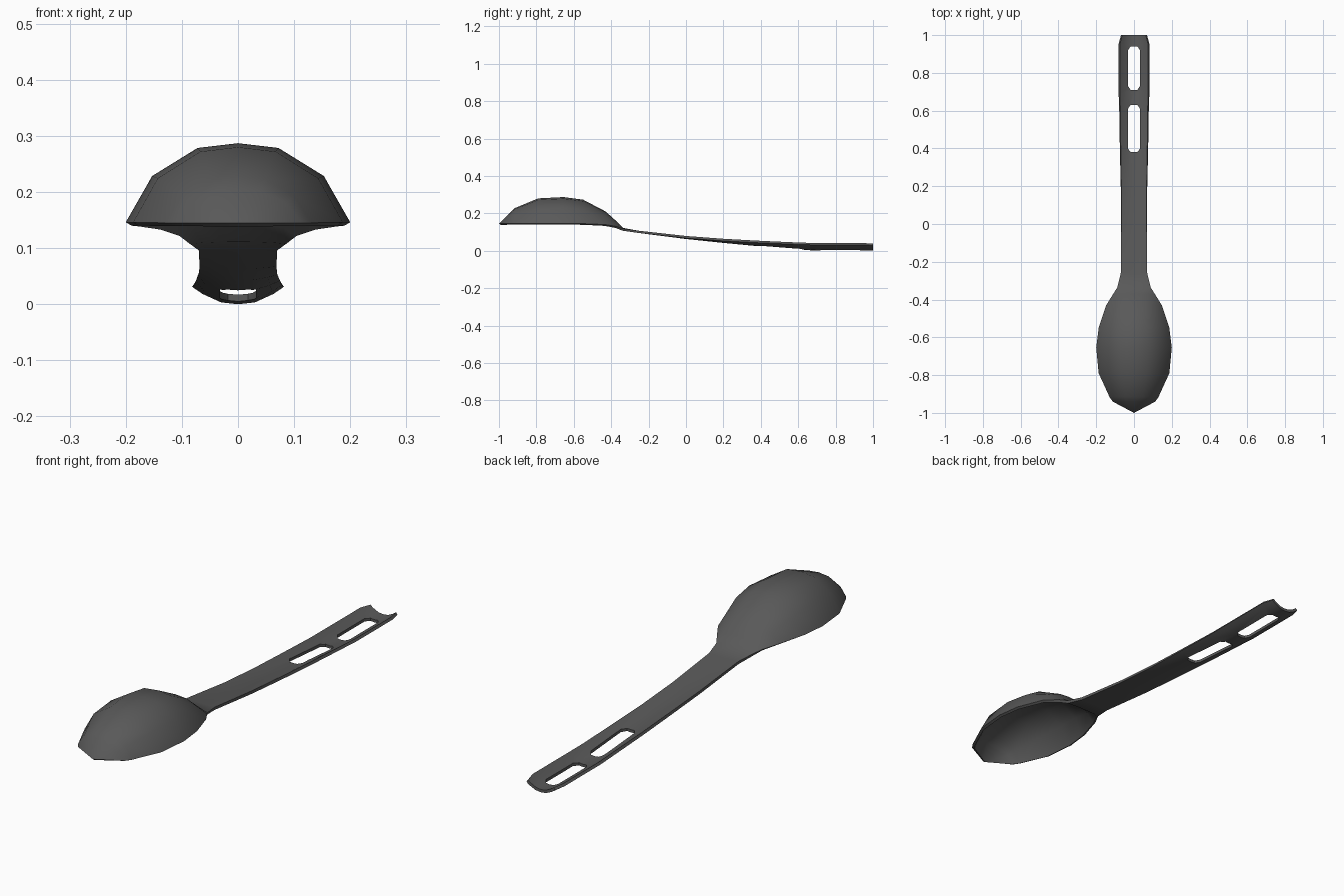
import bpy, bmesh, math

if "Cube" in bpy.data.objects:
    bpy.data.objects.remove(bpy.data.objects["Cube"])

dark = bpy.data.materials.new("charcoal_plastic")
dark.diffuse_color = (0.1, 0.1, 0.1, 1)
dark.use_nodes = True
dark.node_tree.nodes["Principled BSDF"].inputs["Base Color"].default_value = dark.diffuse_color

# Stations along the spoon: y, half width, edge height, crest above the edge
STATIONS = [
    (-1.0, 0, .145, 0), (-.94, .113, .145, .060), (-.915, .13, .145, .083),
    (-.79, .187, .146, .134), (-.655, .2, .146, .141), (-.55, .187, .145, .128),
    (-.43, .147, .14, .07), (-.37, .11, .13, .026), (-.335, .088, .118, .004),
    (-.26, .07, .108, 0), (0, .067, .079, -.004), (.2, .067, .064, -.010),
    (.4, .070, .053, -.018), (.6, .072, .044, -.025), (.7, .075, .041, -.029),
    (.95, .075, .041, -.029), (1.0, .062, .038, -.025)]
ACROSS = [-1, -.765, -.36, 0, .36, .765, 1]
DOME = [0, .585, .94, 1, .94, .585, 0]
TROUGH = [0, .42, .9, 1, .9, .42, 0]


def new_object(name, bm):
    mesh = bpy.data.meshes.new(name)
    bm.to_mesh(mesh)
    bm.free()
    obj = bpy.data.objects.new(name, mesh)
    bpy.context.collection.objects.link(obj)
    return obj


# Spoon: lofted sheet, domed at the bowl and troughed along the handle
bm = bmesh.new()
rows = []
for y, w, z, crest in STATIONS:
    section = DOME if crest > 0 else TROUGH
    rows.append([bm.verts.new((u * w, y, z + h * crest)) for u, h in zip(ACROSS, section)])
for a, b in zip(rows, rows[1:]):
    for i in range(len(ACROSS) - 1):
        bm.faces.new((a[i], a[i + 1], b[i + 1], b[i]))
bmesh.ops.remove_doubles(bm, verts=bm.verts, dist=.0005)
spoon = new_object("spoon", bm)
spoon.data.materials.append(dark)
shell = spoon.modifiers.new("shell", 'SOLIDIFY')
shell.thickness = .012
shell.offset = -1

# Two slots through the handle, with chamfered ends
for n, (y0, y1) in enumerate([(.38, .63), (.71, .94)]):
    bm = bmesh.new()
    c, r, s = .02, .032, .018
    outline = [(-s, y0), (s, y0), (r, y0 + c), (r, y1 - c),
               (s, y1), (-s, y1), (-r, y1 - c), (-r, y0 + c)]
    face = bm.faces.new([bm.verts.new((x, y, -.2)) for x, y in outline])
    top = bmesh.ops.extrude_face_region(bm, geom=[face])
    bmesh.ops.translate(bm, vec=(0, 0, .5),
                        verts=[v for v in top['geom'] if isinstance(v, bmesh.types.BMVert)])
    bmesh.ops.recalc_face_normals(bm, faces=bm.faces)
    cutter = new_object(f"slot_cutter_{n + 1}", bm)
    cutter.hide_render = True
    cutter.hide_set(True)
    cut = spoon.modifiers.new("slot", 'BOOLEAN')
    cut.operation = 'DIFFERENCE'
    cut.solver = 'EXACT'
    cut.object = cutter

# Apply the modifiers, then smooth the gentle curves
bpy.context.view_layer.objects.active = spoon
spoon.select_set(True)
for m in list(spoon.modifiers):
    bpy.ops.object.modifier_apply(modifier=m.name)
for o in [o for o in bpy.data.objects if o.name.startswith("slot_cutter")]:
    bpy.data.objects.remove(o)
bpy.ops.object.shade_smooth_by_angle(angle=math.radians(40))
